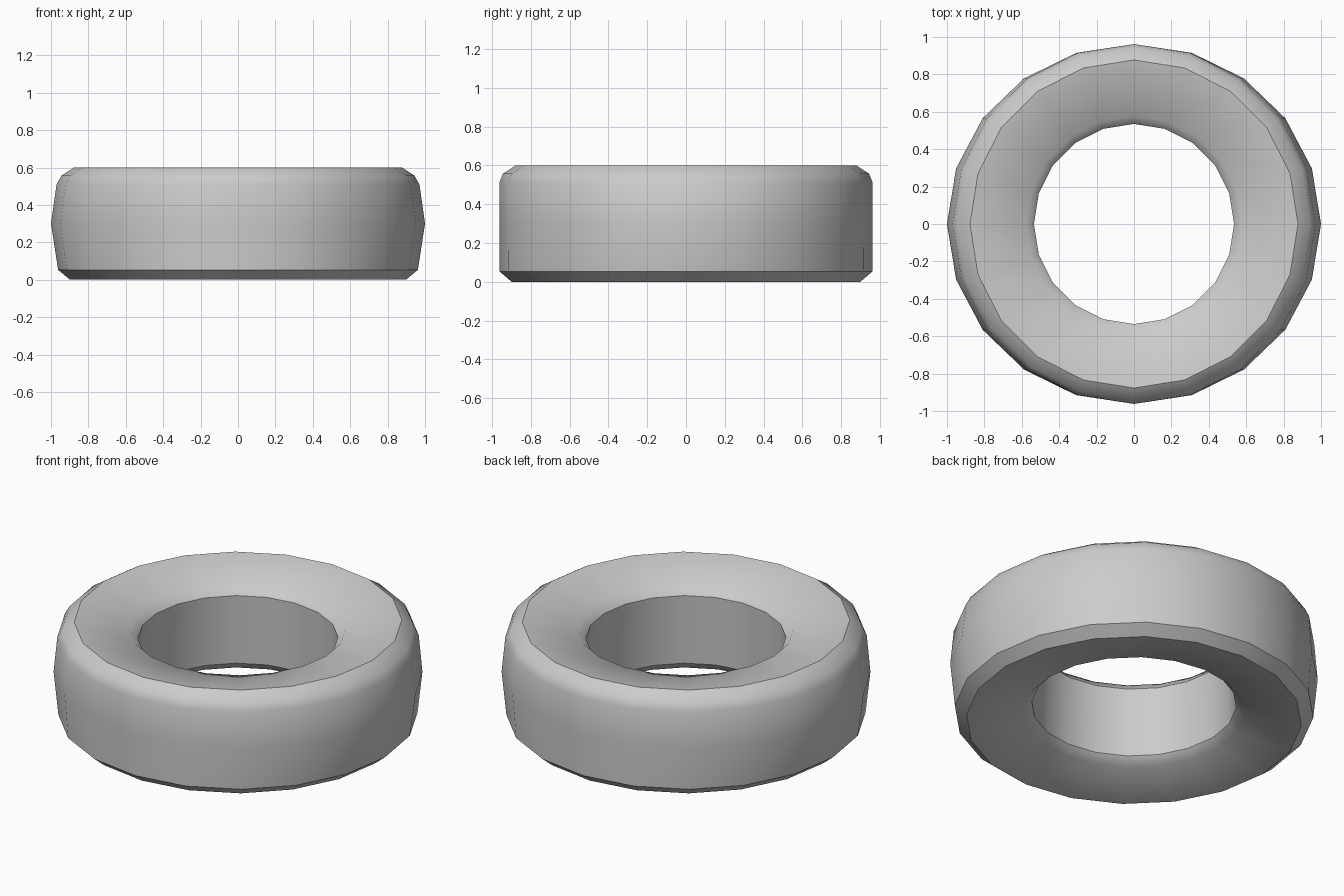
import bpy
import bmesh
from math import sin, cos, pi, radians

if "Cube" in bpy.data.objects:
    bpy.data.objects.remove(bpy.data.objects["Cube"])

SIDES = 20
# Closed cross-section, going round from the lower hole edge: (x radius, y radius, z)
PROFILE = [
    (0.548, 0.548, 0.095),  # hole wall
    (0.590, 0.590, 0.050),
    (0.898, 0.898, 0.000),  # dished underside
    (0.962, 0.960, 0.053),
    (1.000, 0.962, 0.300),  # tread, bulging along x only
    (0.970, 0.962, 0.510),
    (0.943, 0.943, 0.557),
    (0.877, 0.877, 0.600),  # dished upper side
    (0.576, 0.576, 0.547),
    (0.535, 0.535, 0.500),
]

# Ring body: sweep the cross-section round the z axis
bm = bmesh.new()
columns = []
for i in range(SIDES):
    a = 2 * pi * i / SIDES
    columns.append([bm.verts.new((rx * cos(a), ry * sin(a), z)) for rx, ry, z in PROFILE])
n = len(PROFILE)
for i in range(SIDES):
    here, there = columns[i], columns[(i + 1) % SIDES]
    for j in range(n):
        k = (j + 1) % n
        bm.faces.new((here[j], there[j], there[k], here[k]))
bmesh.ops.recalc_face_normals(bm, faces=bm.faces)

mesh = bpy.data.meshes.new("tyre")
bm.to_mesh(mesh)
bm.free()
tyre = bpy.data.objects.new("tyre", mesh)
bpy.context.collection.objects.link(tyre)

# Smooth tread, crisp rims
bpy.context.view_layer.objects.active = tyre
tyre.select_set(True)
bpy.ops.object.shade_smooth_by_angle(angle=radians(40))
